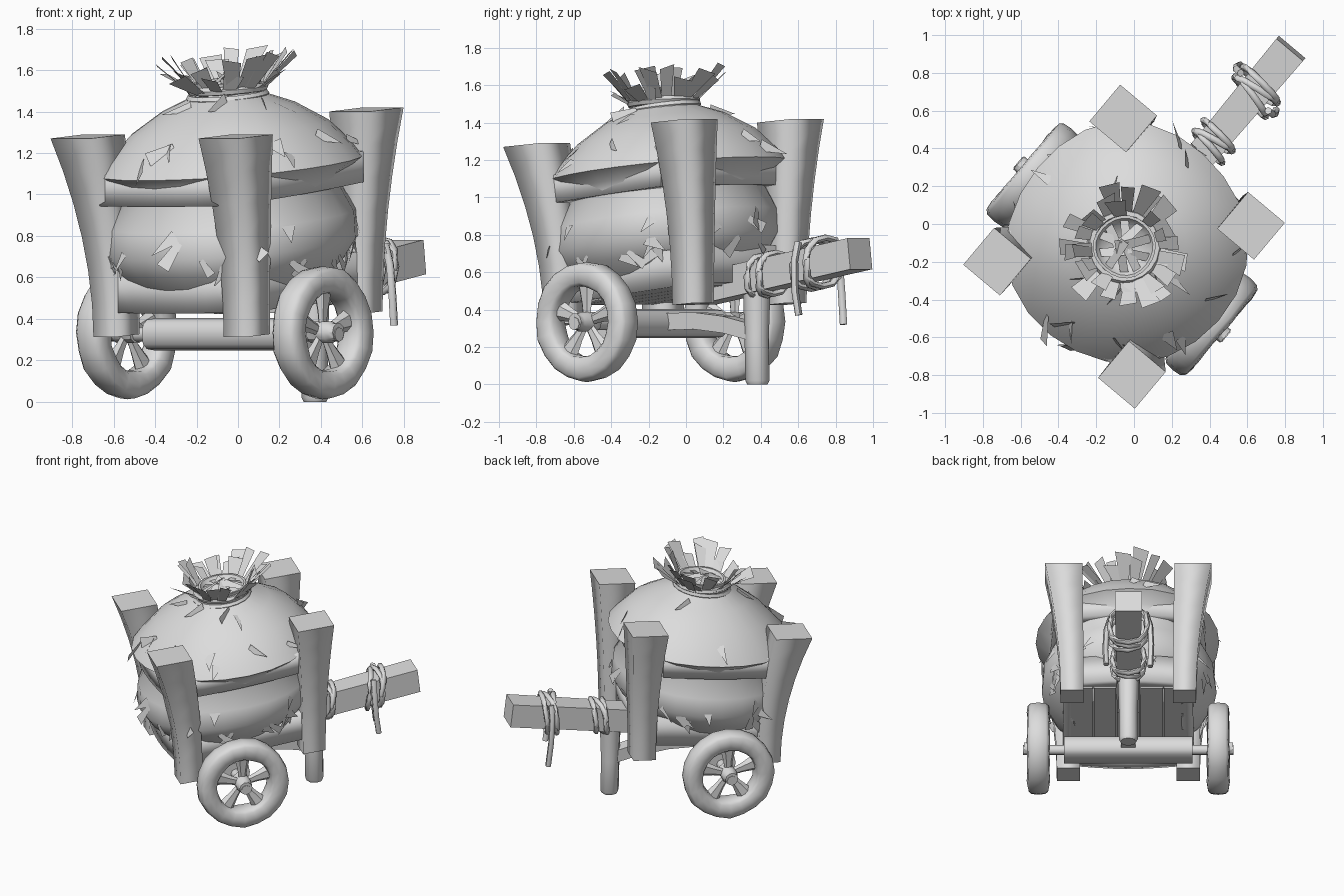
import bpy, bmesh, math, random
from mathutils import Vector, Matrix

if "Cube" in bpy.data.objects:
    bpy.data.objects.remove(bpy.data.objects["Cube"])

random.seed(4)
V = Vector
# cart frame: local +x is forward along the pole, local +y is the cart's left
CART = Matrix.Translation((-0.05, -0.12, 0)) @ Matrix.Rotation(math.radians(50), 4, 'Z')
TILT = Matrix.Identity(4)
TILT[2][0] = 0.12            # bed rises toward the front

grey = bpy.data.materials.new("plain_grey")
grey.diffuse_color = (0.72, 0.72, 0.72, 1)
grey.use_nodes = True
grey.node_tree.nodes["Principled BSDF"].inputs["Base Color"].default_value = grey.diffuse_color


def finish(name, bm, tilt=False, angle=35, normals=True):
    bm.transform(CART @ TILT if tilt else CART)
    if normals:
        bmesh.ops.recalc_face_normals(bm, faces=bm.faces)
    me = bpy.data.meshes.new(name)
    bm.to_mesh(me)
    bm.free()
    me.materials.append(grey)
    ob = bpy.data.objects.new(name, me)
    bpy.context.collection.objects.link(ob)
    bpy.ops.object.select_all(action='DESELECT')
    ob.select_set(True)
    bpy.context.view_layer.objects.active = ob
    bpy.ops.object.shade_smooth_by_angle(angle=math.radians(angle))


def loft(bm, rings, closed=False):
    rows = [[bm.verts.new(p) for p in r] for r in rings]
    n = len(rows[0])
    for i in range(len(rows) if closed else len(rows) - 1):
        a, b = rows[i], rows[(i + 1) % len(rows)]
        for j in range(n):
            k = (j + 1) % n
            bm.faces.new((a[j], a[k], b[k], b[j]))
    if not closed:
        for row in (rows[0], rows[-1]):
            for e in bm.faces.new(row).edges:
                e.smooth = False      # crisp end caps


def rect(c, a, b):
    """Rectangle around c with half-axes a and b."""
    c, a, b = V(c), V(a), V(b)
    return [c - a - b, c + a - b, c + a + b, c - a + b]


def circle(c, a, b, n, power=1.0):
    """Ellipse with half-axes a and b; power below 1 makes it boxier."""
    def f(x):
        return math.copysign(abs(x) ** power, x) if abs(x) > 1e-6 else 0
    return [V(c) + V(a) * f(math.cos(2 * math.pi * i / n)) + V(b) * f(math.sin(2 * math.pi * i / n))
            for i in range(n)]


def tube(bm, pts, r, closed=False, n=6):
    pts = [V(p) for p in pts]
    m, rings = len(pts), []
    for i, p in enumerate(pts):
        q0 = pts[(i - 1) % m] if closed else pts[max(i - 1, 0)]
        q1 = pts[(i + 1) % m] if closed else pts[min(i + 1, m - 1)]
        t = (q1 - q0).normalized()
        a = t.cross(V((0.1, 0.15, 1)) if abs(t.z) < 0.9 else V((1, 0, 0))).normalized()
        rings.append(circle(p, a * r, t.cross(a) * r, n))
    loft(bm, rings, closed)


# corner posts, flaring toward the top
def post(name, bottom, top, side):
    bm, rings = bmesh.new(), []
    for i in range(7):
        t = i / 6
        f = t ** 1.9
        c = V(bottom).lerp(V(top), f)
        c.z = bottom[2] + (top[2] - bottom[2]) * t
        c.y *= side
        h = 0.079 + 0.048 * f
        rings.append(rect(c, (h, 0, h * 0.08), (0, h, 0)))
    loft(bm, rings)
    finish(name, bm, angle=120)


for s, side in ((1, "left"), (-1, "right")):
    post("front_post_" + side, (0.53, 0.385, 0.43), (0.515, 0.442, 1.41), s)
    post("rear_post_" + side, (-0.345, 0.41, 0.32), (-0.495, 0.466, 1.28), s)


# bowed rails and lower boards between posts
def rail(name, p, q, bow, half_t, half_h):
    p, q = V(p), V(q)
    d = (q - p).normalized()
    out = V((d.y, -d.x, 0))
    if out.dot((p + q) / 2) < 0:
        out = -out
    bm, rings = bmesh.new(), []
    for i in range(7):
        t = i / 6
        c = p.lerp(q, t) + out * bow * math.sin(math.pi * t)
        rings.append(rect(c, out * half_t, (0, 0, half_h)))
    loft(bm, rings)
    finish(name, bm, True, 120)


for s, side in ((1, "left"), (-1, "right")):
    rail("upper_rail_" + side, (-0.4, 0.46 * s, 1.085), (0.41, 0.46 * s, 1.085), 0.025, 0.05, 0.075)
    rail("lower_board_" + side, (-0.34, 0.41 * s, 0.57), (0.48, 0.40 * s, 0.57), 0.0, 0.04, 0.10)
for name, x, z in (("rear", -0.465, 1.08), ("front", 0.465, 1.08)):
    rail("upper_rail_" + name, (x, -0.375, z), (x, 0.375, z), 0.03, 0.05, 0.075)
for name, x in (("rear", -0.385), ("front", 0.48)):
    rail("lower_board_" + name, (x, -0.35, 0.58), (x, 0.35, 0.58), 0.03, 0.04, 0.10)

# floor planks
bm = bmesh.new()
for i in range(5):
    y = -0.32 + 0.16 * i
    loft(bm, [rect((x, y, 0.49), (0, 0.076, 0), (0, 0, 0.02)) for x in (-0.36, 0.48)])
finish("floor_planks", bm, True)

# bulging sack, squeezed at the rails and tied at the neck
PROFILE = [(0.36, 0.5), (0.42, 0.53), (0.55, 0.66), (0.605, 0.75), (0.595, 0.88), (0.53, 1.0),
           (0.55, 1.08), (0.635, 1.14), (0.59, 1.2), (0.475, 1.32), (0.32, 1.42), (0.2, 1.47),
           (0.15, 1.5), (0.165, 1.55), (0.15, 1.55), (0.12, 1.5), (0.05, 1.48)]


def sack_point(r, z, a):
    k = r * (1 + 0.012 * math.sin(3 * a + 5 * z) + 0.012 * math.cos(4 * a + math.pi))
    return V((k * math.cos(a) + 0.02 * min(1, max(0, r - 0.2) * 4), k * math.sin(a), z))


bm = bmesh.new()
loft(bm, [[sack_point(r, z, 2 * math.pi * i / 24) for i in range(24)] for r, z in PROFILE])
finish("sack", bm, True, 50)

# neck cord
bm = bmesh.new()
for r, z, t in ((0.18, 1.475, 0.04), (0.175, 1.51, -0.03)):
    tube(bm, [(r * math.cos(a), r * math.sin(a), z + t * r * math.sin(a + 1))
              for a in (2 * math.pi * i / 20 for i in range(20))], 0.022, True)
finish("neck_cord", bm, True)

# gathered cloth strips: a flaring outer ring and a few folded across the opening
bm = bmesh.new()
for i in range(42):
    inner = i >= 32
    a = 2 * math.pi * (i / 10 if inner else i / 32) + random.uniform(-0.1, 0.1)
    d, s = V((math.cos(a), math.sin(a), 0)), V((-math.sin(a), math.cos(a), 0))
    r1, z1 = random.uniform(0.22, 0.35), random.uniform(1.58, 1.69)
    r0, w = random.uniform(0.13, 0.16), random.uniform(0.035, 0.06)
    if inner:
        r1, z1, w = random.uniform(-0.06, 0.02), random.uniform(1.54, 1.6), 0.025
    p, q = d * r0 + V((0, 0, 1.48)), d * r1 + V((0, 0, z1)) + s * random.uniform(-0.04, 0.04)
    if inner:
        p.z = 1.53
    twist = V((0, 0, random.uniform(-0.02, 0.02)))
    bm.faces.new([bm.verts.new(v) for v in
                  (p - s * 0.022, p + s * 0.022, q + s * w + twist, q - s * w - twist)])
finish("top_tuft", bm, True, 20, False)

# loose scraps sticking out of the sack
bm = bmesh.new()
for i in range(60):
    a = random.uniform(0, 2 * math.pi)
    k = random.choice((2, 2, 2, 2, 3, 3, 3, 4, 8, 8, 10))
    (r0, z0), (r1, z1) = PROFILE[k], PROFILE[k + 1]
    t = random.random()
    p = sack_point(r0 + (r1 - r0) * t, z0 + (z1 - z0) * t, a)
    d, s = V((math.cos(a), math.sin(a), 0)), V((-math.sin(a), math.cos(a), 0))
    slope = V((d.x * (r0 - r1), d.y * (r0 - r1), z0 - z1)).normalized()
    along = (slope + s * random.uniform(-1.5, 1.5)).normalized()
    tip = p + along * random.uniform(0.08, 0.14) + d * random.uniform(0.02, 0.05)
    side = along.cross(d).normalized() * random.uniform(0.02, 0.045)
    pts = [p - side * 0.5, p + side * 0.5, tip + side, tip - side]
    if i % 3:
        pts = [p - side, p + side, tip]
    bm.faces.new([bm.verts.new(v) for v in pts])
finish("loose_scraps", bm, True, 20, False)

# axle beam and axle rod
AX, AZ = -0.02, 0.335
for name, y1, rx, rz, n, power in (("axle_beam", 0.44, 0.1, 0.078, 12, 0.7),
                                   ("axle_rod", 0.72, 0.035, 0.035, 8, 1)):
    bm = bmesh.new()
    loft(bm, [circle((AX, y, AZ - 0.01), (rx, 0, 0), (0, 0, rz), n, power) for y in (-y1, y1)])
    finish(name, bm, angle=50)

# wheels: lumpy boxy rim, five flared spokes, hub
for s, side in ((1, "left"), (-1, "right")):
    c = V((AX, 0.615 * s, AZ))
    bm, rings = bmesh.new(), []
    for i in range(20):
        a = 2 * math.pi * i / 20
        d = V((math.cos(a), 0, math.sin(a)))
        k = random.uniform(0.063, 0.07)
        rings.append(circle(c + d * 0.253, d * k, (0, k * 1.15, 0), 12, 0.6))
    loft(bm, rings, True)
    finish("wheel_rim_" + side, bm, angle=70)
    bm = bmesh.new()
    for i in range(5):
        a = 2 * math.pi * i / 5 + math.pi / 2
        d, t = V((math.cos(a), 0, math.sin(a))), V((-math.sin(a), 0, math.cos(a)))
        loft(bm, [circle(c + d * r, t * w, (0, w * 0.6, 0), 6)
                  for r, w in ((0.03, 0.025), (0.1, 0.034), (0.21, 0.06))])
    finish("wheel_spokes_" + side, bm)
    bm = bmesh.new()
    loft(bm, [circle(c + V((0, y * s, 0)), (r, 0, 0), (0, 0, r), 10)
              for y, r in ((-0.06, 0.055), (0.05, 0.055), (0.07, 0.045), (0.1, 0.045))])
    finish("wheel_hub_" + side, bm)

# draw pole, stand leg and curved brace
bm = bmesh.new()
loft(bm, [rect((x, 0, 0.52 + (x - 0.35) * 0.175), (0, w, 0), (-0.01, 0, 0.083))
          for x, w in ((0.3, 0.078), (0.8, 0.082), (1.37, 0.092))])
finish("draw_pole", bm)
bm = bmesh.new()
loft(bm, [circle((x, 0, z), (h, 0, 0), (0, h, 0), 8)
          for x, z, h in ((0.655, 0.0, 0.055), (0.655, 0.02, 0.065), (0.65, 0.25, 0.065), (0.65, 0.54, 0.075))])
finish("stand_leg", bm, angle=50)
bm = bmesh.new()
loft(bm, [rect((x, 0, z), (0, 0.05, 0), (0, 0, 0.045))
          for x, z in ((0.0, 0.335), (0.25, 0.34), (0.45, 0.32), (0.64, 0.28))])
finish("under_brace", bm)


# rope wraps around the pole with two hanging ends
def wraps(bm, x0, size, leans):
    for k, lean in enumerate(leans):
        x = x0 + (k - 1) * 0.04
        zc = 0.52 + (x - 0.35) * 0.175
        tube(bm, [(x + lean * p.x + 0.1 * p.y, p.x, zc + p.y) for p in
                  circle((0, 0, 0), (size, 0, 0), (0, size, 0), 12, 0.8)], 0.018, True)


bm = bmesh.new()
wraps(bm, 0.73, 0.11, (0.15, -0.2, 0.1))
wraps(bm, 1.08, 0.13, (0.25, -0.15, 0.1))
for y, x, low in ((-0.15, 1.04, 0.37), (0.15, 1.1, 0.32)):
    tube(bm, [(x, y * 0.8, 0.76), (x, y, 0.66), (x + 0.01, y * 1.05, 0.5), (x + 0.03, y, low)], 0.02)
finish("pole_ropes", bm, angle=60)
